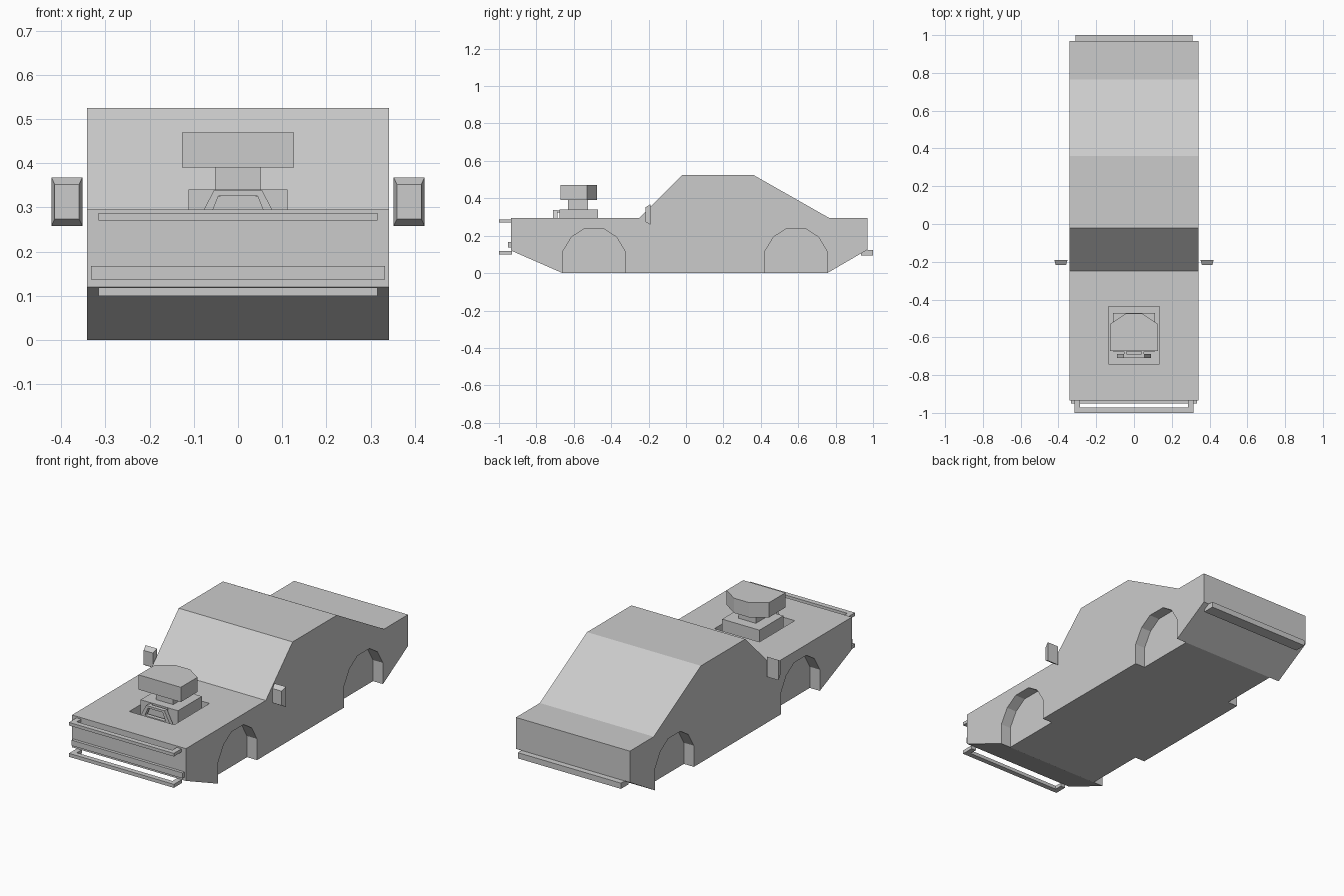
import bpy, bmesh
from mathutils import Vector

if "Cube" in bpy.data.objects:
    bpy.data.objects.remove(bpy.data.objects["Cube"])


def make(name, bm):
    bmesh.ops.recalc_face_normals(bm, faces=bm.faces)
    me = bpy.data.meshes.new(name)
    bm.to_mesh(me)
    bm.free()
    ob = bpy.data.objects.new(name, me)
    bpy.context.collection.objects.link(ob)
    return ob


def prism(name, pts, axis, a, b):
    """Extrude a 2D outline along an axis from a to b."""
    place = {'x': lambda p: (a, p[0], p[1]),
             'y': lambda p: (p[0], a, p[1]),
             'z': lambda p: (p[0], p[1], a)}[axis]
    bm = bmesh.new()
    f = bm.faces.new([bm.verts.new(place(p)) for p in pts])
    ext = bmesh.ops.extrude_face_region(bm, geom=[f])
    d = Vector([(b - a) if c == axis else 0 for c in 'xyz'])
    bmesh.ops.translate(bm, vec=d,
                        verts=[v for v in ext['geom'] if isinstance(v, bmesh.types.BMVert)])
    return make(name, bm)


def box(name, x, y, z):
    return prism(name, [(x[0], y[0]), (x[1], y[0]), (x[1], y[1]), (x[0], y[1])], 'z', *z)


def cut(ob, cutter):
    m = ob.modifiers.new("cut", 'BOOLEAN')
    m.operation, m.solver, m.object = 'DIFFERENCE', 'EXACT', cutter
    cutter.hide_render = True
    bpy.context.view_layer.objects.active = ob
    bpy.ops.object.modifier_apply(modifier=m.name)
    bpy.data.objects.remove(cutter)


# Body shell from its side profile
W = 0.342
body = prism("car_body", [
    (-0.935, 0.12), (-0.66, 0), (0.755, 0), (0.97, 0.125), (0.97, 0.295), (0.765, 0.295),
    (0.36, 0.525), (-0.02, 0.525), (-0.25, 0.295), (-0.935, 0.295)], 'x', -W, W)

# Shallow wheel arches on both sides
half = [(-0.167, -0.05), (-0.167, 0.115), (-0.12, 0.193), (-0.052, 0.237)]
arch = half + [(-y, z) for y, z in reversed(half)]
for yc in (-0.492, 0.588):
    for s in (-1, 1):
        cut(body, prism("arch_cutter", [(yc + y, z) for y, z in arch],
                        'x', s * (W - 0.06), s * (W + 0.1)))

# Opening in the bonnet for the engine
cut(body, box("bonnet_cutter", (-0.135, 0.135), (-0.74, -0.437), (0.24, 0.4)))

# Engine block, neck and air scoop
box("engine_block", (-0.112, 0.112), (-0.675, -0.47), (0.24, 0.34))
box("scoop_neck", (-0.052, 0.052), (-0.63, -0.525), (0.34, 0.392))
prism("air_scoop", [(-0.127, -0.672), (0.127, -0.672), (0.127, -0.53),
                    (0.045, -0.475), (-0.045, -0.475), (-0.127, -0.53)], 'z', 0.39, 0.47)

# Drive belt loop in front of the engine
belt = prism("drive_belt", [(-0.09, 0.27), (0.09, 0.27), (0.055, 0.338), (-0.055, 0.338)],
             'y', -0.71, -0.688)
cut(belt, prism("belt_cutter", [(-0.062, 0.282), (0.062, 0.282), (0.044, 0.326), (-0.044, 0.326)],
                'y', -0.73, -0.67))
for s in (-1, 1):
    box("belt_mount", (s * 0.046 - 0.006, s * 0.046 + 0.006), (-0.695, -0.67), (0.325, 0.336))

# U-shaped front bars
rail = [(-0.315, -0.93), (-0.315, -1), (0.315, -1), (0.315, -0.93),
        (0.287, -0.93), (0.287, -0.972), (-0.287, -0.972), (-0.287, -0.93)]
prism("upper_front_bar", rail, 'z', 0.27, 0.287)
prism("lower_front_bar", rail, 'z', 0.1, 0.119)
box("front_trim", (-0.333, 0.333), (-0.951, -0.93), (0.137, 0.167))

# Rear bumper
box("rear_bumper", (-0.31, 0.31), (0.935, 1), (0.093, 0.124))

# Tapered door mirrors
for s in (-1, 1):
    bm = bmesh.new()
    bmesh.ops.create_cube(bm, size=1)
    for v in bm.verts:
        front = v.co.y < 0
        w, h = (0.055, 0.078) if front else (0.07, 0.11)
        v.co = (s * 0.387 + v.co.x * w, -0.217 if front else -0.19,
                0.313 + v.co.z * h)
    make("right_mirror" if s > 0 else "left_mirror", bm)
